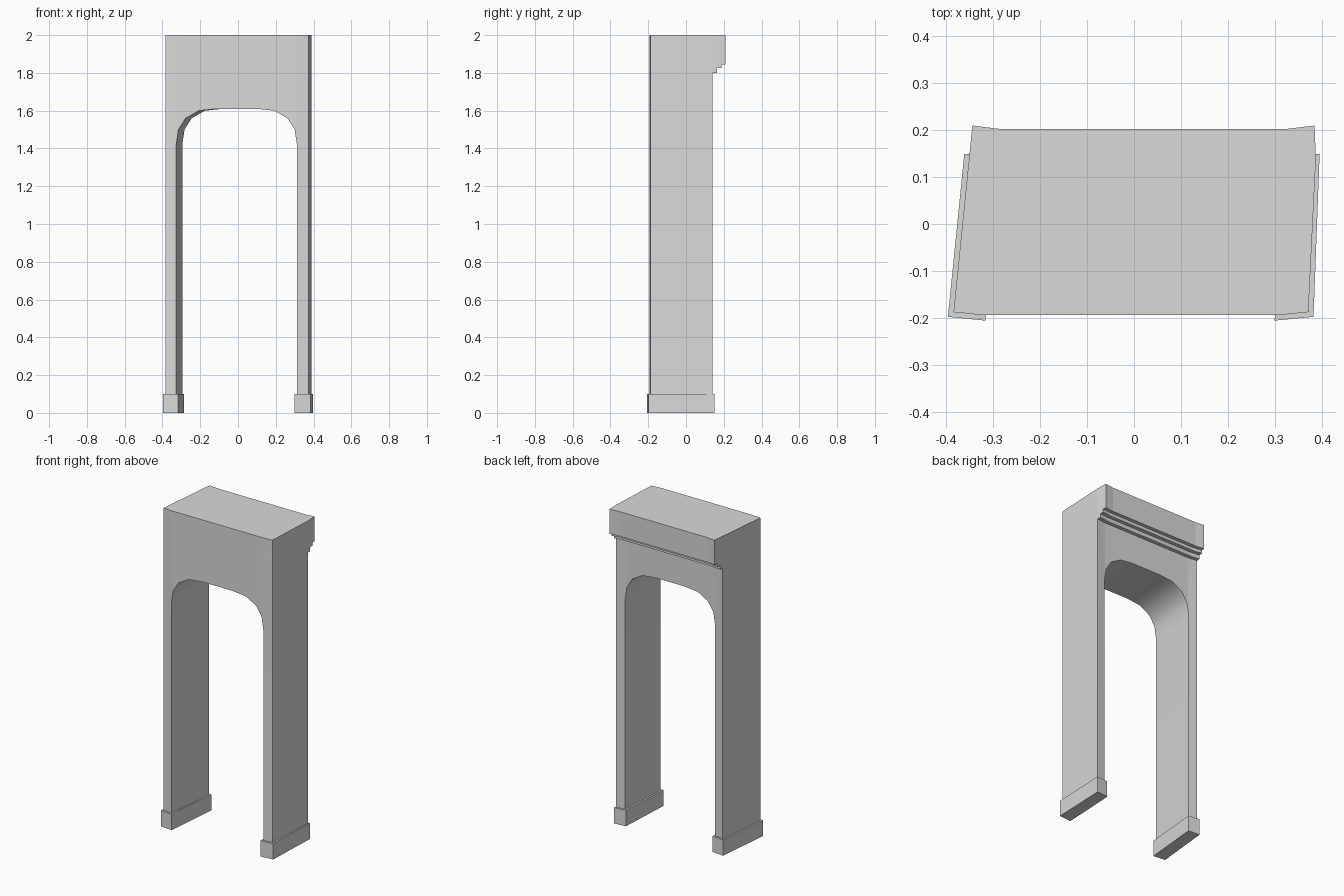
import bpy, bmesh, math

cube = bpy.data.objects.get("Cube")
if cube:
    bpy.data.objects.remove(cube, do_unlink=True)

STONE = bpy.data.materials.new("pale_grey_stone")
STONE.use_nodes = True
STONE.diffuse_color = (0.7, 0.7, 0.7, 1)
STONE.node_tree.nodes["Principled BSDF"].inputs["Base Color"].default_value = (0.7, 0.7, 0.7, 1)


def finish(name, bm, smooth=False):
    bmesh.ops.remove_doubles(bm, verts=bm.verts, dist=0.0001)
    bmesh.ops.recalc_face_normals(bm, faces=bm.faces)
    mesh = bpy.data.meshes.new(name)
    bm.to_mesh(mesh)
    bm.free()
    mesh.materials.append(STONE)
    obj = bpy.data.objects.new(name, mesh)
    bpy.context.collection.objects.link(obj)
    if smooth:
        bpy.ops.object.select_all(action="DESELECT")
        obj.select_set(True)
        bpy.context.view_layer.objects.active = obj
        bpy.ops.object.shade_smooth_by_angle(angle=math.radians(35))
    return obj


def face(bm, points):
    return bm.faces.new([bm.verts.new(p) for p in points])


# Plan corners of the passage, outer left to outer right
FRONT = [(-0.385, -0.188), (-0.327, -0.194), (0.312, -0.194), (0.372, -0.188)]
BACK = [(-0.352, 0.139), (-0.295, 0.132), (0.330, 0.132), (0.388, 0.139)]
FOOT, SPRING, TOP = 0.10, 1.42, 2.0

# Haunch curve: inward distance from the leg, height
HAUNCH = [(0, SPRING), (0.012, 1.50), (0.05, 1.56), (0.12, 1.60), (0.215, 1.61)]


def arch_edge(plan):
    left, right = plan[1], plan[2]
    rise = [(left[0] + d, left[1], z) for d, z in HAUNCH]
    fall = [(right[0] - d, right[1], z) for d, z in reversed(HAUNCH)]
    return rise + fall


# Arch body: wall strips above the opening, two legs, soffit and outer sides
bm = bmesh.new()
edges = [arch_edge(FRONT), arch_edge(BACK)]
for plan, edge in zip((FRONT, BACK), edges):
    for a, b in zip(edge, edge[1:]):
        face(bm, [a, b, (b[0], b[1], TOP), (a[0], a[1], TOP)])
    for p, q in ((plan[0], plan[1]), (plan[2], plan[3])):
        for low, high in ((FOOT, SPRING), (SPRING, TOP)):
            face(bm, [(*p, low), (*q, low), (*q, high), (*p, high)])
soffit = [[(*plan[1], FOOT)] + edge + [(*plan[2], FOOT)]
          for plan, edge in zip((FRONT, BACK), edges)]
for i in range(len(soffit[0]) - 1):
    face(bm, [soffit[0][i], soffit[0][i + 1], soffit[1][i + 1], soffit[1][i]])
for i in (0, 3):
    for low, high in ((FOOT, SPRING), (SPRING, TOP)):
        face(bm, [(*FRONT[i], low), (*BACK[i], low), (*BACK[i], high), (*FRONT[i], high)])
for a, b in zip(range(len(edges[0]) - 1), range(1, len(edges[0]))):
    face(bm, [(*edge[k][:2], TOP) for edge, k in
              ((edges[0], a), (edges[0], b), (edges[1], b), (edges[1], a))])
for i in (0, 2):
    for z in (FOOT, TOP):
        face(bm, [(*FRONT[i], z), (*FRONT[i + 1], z), (*BACK[i + 1], z), (*BACK[i], z)])
finish("arch_body", bm, smooth=True)

# Stepped cornice projecting from the back
STEPS = [(0, 1.80), (0.024, 1.80), (0.024, 1.825), (0.048, 1.825),
         (0.048, 1.845), (0.071, 1.845), (0.071, TOP), (0, TOP)]
SKEW = [0.10, 0.10, -0.04, -0.04]
bm = bmesh.new()
rings = [[bm.verts.new((x + s * d, y + d, z)) for d, z in STEPS]
         for (x, y), s in zip(BACK, SKEW)]
for r, t in zip(rings, rings[1:]):
    for i in range(len(STEPS)):
        j = (i + 1) % len(STEPS)
        bm.faces.new((r[i], r[j], t[j], t[i]))
bm.faces.new(rings[0])
bm.faces.new(rings[-1])
finish("back_cornice", bm)

# Plinth blocks under the legs
PLINTHS = {
    "right_plinth": [(-0.397, -0.198), (-0.317, -0.206), (-0.285, 0.142), (-0.362, 0.150)],
    "left_plinth": [(0.300, -0.206), (0.383, -0.198), (0.396, 0.150), (0.318, 0.142)],
}
for name, plan in PLINTHS.items():
    bm = bmesh.new()
    base = face(bm, [(x, y, 0) for x, y in plan])
    grown = bmesh.ops.extrude_face_region(bm, geom=[base], use_keep_orig=True)
    top = [v for v in grown["geom"] if isinstance(v, bmesh.types.BMVert)]
    bmesh.ops.translate(bm, verts=top, vec=(0, 0, FOOT))
    finish(name, bm)
